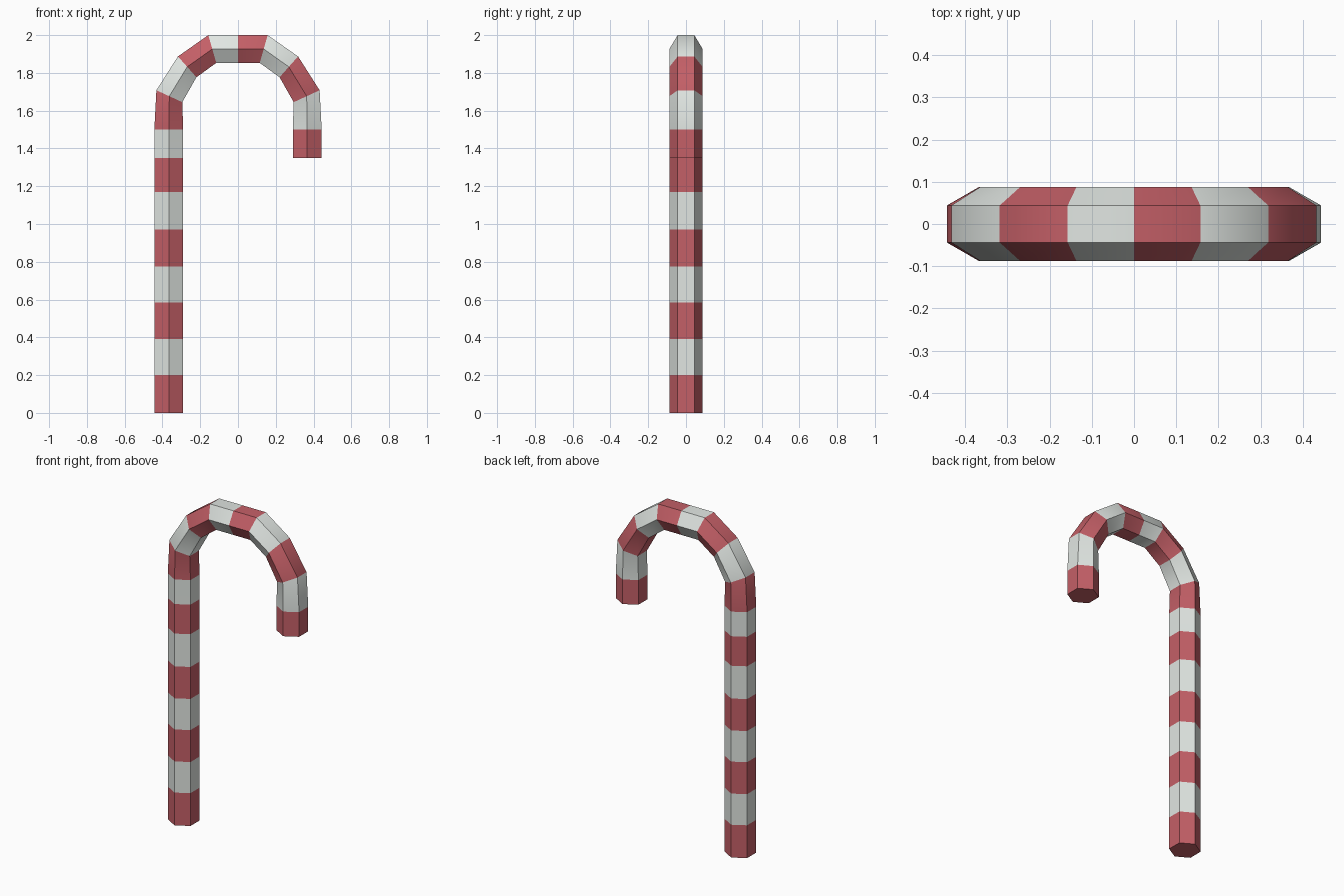
import bpy
import bmesh
import math

cube = bpy.data.objects.get("Cube")
if cube:
    bpy.data.objects.remove(cube, do_unlink=True)


def make_material(name, rgb):
    mat = bpy.data.materials.new(name)
    mat.use_nodes = True
    colour = (*rgb, 1.0)
    mat.diffuse_color = colour
    mat.node_tree.nodes["Principled BSDF"].inputs["Base Color"].default_value = colour
    return mat


red = make_material("peppermint red", (0.55, 0.115, 0.135))
white = make_material("soft white", (0.75, 0.79, 0.76))

OUTER, INNER = 0.443, 0.29   # x reach of the shaft's outer and inner sides
RADIUS = 0.088               # hexagon radius, corners pointing front and back

# Each ring is its outer point and inner point in the x-z plane
shaft_heights = [0, 0.2, 0.39, 0.585, 0.775, 0.97, 1.17, 1.35, 1.5]
shaft = [((-OUTER, z), (-INNER, z)) for z in shaft_heights]
bend = [((-0.432, 1.708), (-0.295, 1.645)),
        ((-0.318, 1.887), (-0.22, 1.777)),
        ((-0.157, 2.0), (-0.115, 1.853))]
crown = [((0, 2.0), (0, 1.853))]


def mirrored(rings):
    return [((-o[0], o[1]), (-i[0], i[1])) for o, i in reversed(rings)]


rings = shaft + bend + crown + mirrored(shaft[-2:] + bend)

# Hexagonal tube with alternating stripes
bm = bmesh.new()
loops = []
for outer, inner in rings:
    loop = []
    for k in range(6):
        angle = math.radians(30 + 60 * k)
        t = 0.5 + math.cos(angle) / (2 * math.cos(math.radians(30)))
        x = inner[0] + (outer[0] - inner[0]) * t
        z = inner[1] + (outer[1] - inner[1]) * t
        loop.append(bm.verts.new((x, RADIUS * math.sin(angle), z)))
    loops.append(loop)

for n, (a, b) in enumerate(zip(loops, loops[1:])):
    for k in range(6):
        j = (k + 1) % 6
        face = bm.faces.new((a[k], a[j], b[j], b[k]))
        face.material_index = n % 2

# End caps
bm.faces.new(loops[0])
bm.faces.new(loops[-1])
bmesh.ops.recalc_face_normals(bm, faces=bm.faces[:])

mesh = bpy.data.meshes.new("striped_cane")
bm.to_mesh(mesh)
bm.free()
mesh.materials.append(red)
mesh.materials.append(white)
cane = bpy.data.objects.new("striped_cane", mesh)
bpy.context.collection.objects.link(cane)

# Smooth along the bend, sharp between the six sides
bpy.ops.object.select_all(action="DESELECT")
cane.select_set(True)
bpy.context.view_layer.objects.active = cane
bpy.ops.object.shade_smooth_by_angle(angle=math.radians(40))
